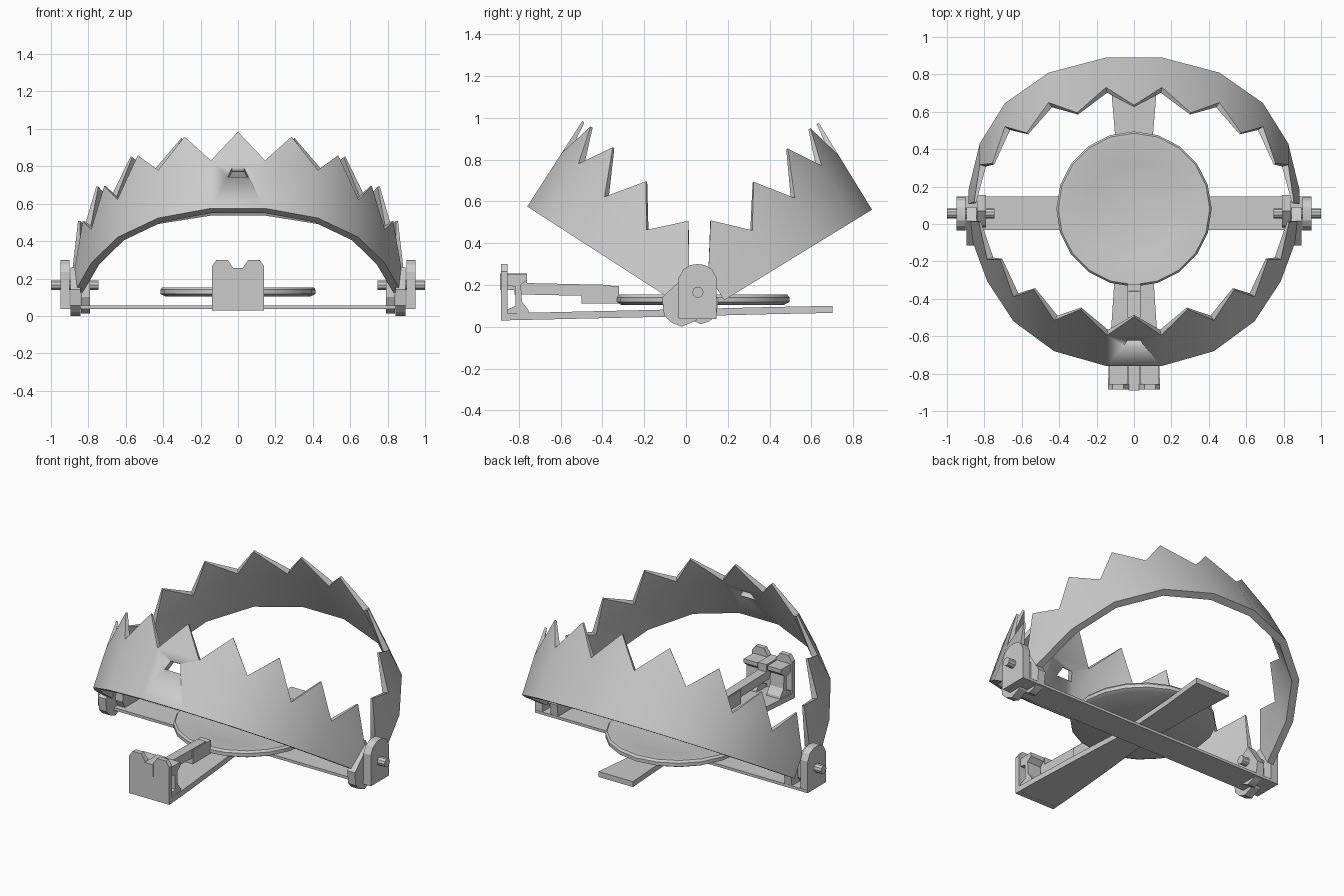
import bpy, bmesh, math
from mathutils import Vector

if "Cube" in bpy.data.objects:
    bpy.data.objects.remove(bpy.data.objects["Cube"])


def finish(name, bm, angle=35):
    bmesh.ops.recalc_face_normals(bm, faces=bm.faces)
    me = bpy.data.meshes.new(name)
    bm.to_mesh(me)
    bm.free()
    ob = bpy.data.objects.new(name, me)
    bpy.context.collection.objects.link(ob)
    bpy.ops.object.select_all(action='DESELECT')
    ob.select_set(True)
    bpy.context.view_layer.objects.active = ob
    bpy.ops.object.shade_smooth_by_angle(angle=math.radians(angle))
    return ob


def prism(name, pts, axis, lo, hi):
    """Extrude a 2D outline along an axis (x: pts are y,z; y: x,z; z: x,y)."""
    bm = bmesh.new()
    def place(p, d):
        return {'x': (d, p[0], p[1]), 'y': (p[0], d, p[1]), 'z': (p[0], p[1], d)}[axis]
    a = [bm.verts.new(place(p, lo)) for p in pts]
    b = [bm.verts.new(place(p, hi)) for p in pts]
    n = len(pts)
    bm.faces.new(a)
    bm.faces.new(b[::-1])
    for i in range(n):
        j = (i + 1) % n
        bm.faces.new((a[i], a[j], b[j], b[i]))
    return finish(name, bm, 20)


def box(name, x0, x1, y0, y1, z0, z1):
    return prism(name, [(x0, y0), (x1, y0), (x1, y1), (x0, y1)], 'z', z0, z1)


def circle(cy, cz, r, n):
    return [(cy + r * math.cos(2 * math.pi * i / n), cz + r * math.sin(2 * math.pi * i / n))
            for i in range(n)]


US = [0, .095, .286, .54, .83]            # distance back from jaw crown
VALLEY = [.305, .305, .24, .215, .145]    # band height at segment joints
TIP = [.487, .487, .46, .41, .36]         # tooth tip heights


def jaw(name, side, crown, tilt, xs):
    c, s = math.cos(math.radians(tilt)), math.sin(math.radians(tilt))

    def world(x, u, v):
        return Vector((x, crown[0] + side * (-u * c - v * s), crown[1] - u * s + v * c))

    def inner(x, u, t):
        n = Vector((x, .83 - u)).normalized()
        return x - n.x * t, u + n.y * t

    cols = [(-x, u, v) for x, u, v in zip(xs, US, VALLEY)][::-1] + list(zip(xs, US, VALLEY))
    tips = [(*((Vector(cols[i][:2]) + Vector(cols[i + 1][:2])) / 2), TIP[abs(i - 4)])
            for i in range(9)]
    bm = bmesh.new()
    add = lambda x, u, v: bm.verts.new(world(x, u, v))
    ob_ = [add(x, u, 0) for x, u, v in cols]
    ov = [add(x, u, v) for x, u, v in cols]
    ot = [add(*p) for p in tips]
    ib = [add(*inner(x, u, .045), 0) for x, u, v in cols]
    iv = [add(*inner(x, u, .035), v) for x, u, v in cols]
    it = [add(*inner(x, u, .012), v) for x, u, v in tips]
    for i in range(9):
        j = i + 1
        for b, v, t in ((ob_, ov, ot), (ib, iv, it)):
            bm.faces.new((b[i], b[j], v[j], v[i]))
            bm.faces.new((v[i], v[j], t[i]))
        bm.faces.new((ob_[i], ob_[j], ib[j], ib[i]))
        bm.faces.new((ov[i], ot[i], it[i], iv[i]))
        bm.faces.new((ot[i], ov[j], iv[j], it[i]))
    for i in (0, 9):
        bm.faces.new((ob_[i], ov[i], iv[i], ib[i]))
    return finish(name, bm), world


# Toothed jaws
front, fw = jaw('front_jaw', -1, (-.76, .575), 32.8, [.145, .427, .645, .785, .875])
back, _ = jaw('back_jaw', 1, (.89, .56), 31.5, [.15, .457, .69, .825, .885])

# Latch slot in the front jaw
bm = bmesh.new()
slot = [(-.055, .20), (.055, .20), (.033, .255), (-.033, .255)]
a = [bm.verts.new(fw(x, -.1, v)) for x, v in slot]
b = [bm.verts.new(fw(x, .12, v)) for x, v in slot]
bm.faces.new(a)
bm.faces.new(b[::-1])
for i in range(4):
    j = (i + 1) % 4
    bm.faces.new((a[i], a[j], b[j], b[i]))
cutter = finish('slot_cutter', bm)
cutter.hide_render = True
cutter.hide_set(True)
mod = front.modifiers.new('slot', 'BOOLEAN')
mod.object = cutter
mod.solver = 'EXACT'

# Hinge lugs, brackets and pins on both sides
FL = [(-.115, .14), (-.105, .055), (-.07, .02), (-.02, 0), (.05, .03), (.09, .09), (.09, .2),
      (.015, .26), (-.05, .2)]
BL = [(.155, .13), (.145, .05), (.11, .025), (.07, .012), (.01, .04), (-.02, .1), (-.01, .2),
      (.07, .26), (.11, .2)]
BR = [(-.035, .04), (.145, .04), (.145, .235), (.125, .275), (.09, .295), (.055, .3),
      (.02, .295), (-.012, .275), (-.035, .235)]
for tag, s in (('left', -1), ('right', 1)):
    prism(tag + '_front_jaw_lug', FL, 'x', s * .842, s * .895)
    prism(tag + '_back_jaw_lug', BL, 'x', s * .79, s * .84)
    prism(tag + '_bracket', BR, 'x', s * .9, s * .95)
    prism(tag + '_hinge_pin', circle(.057, .165, .027, 10), 'x', s * .745, s)

# Crossed base bars: straight cross bar, and a tilted waisted bar
box('cross_bar', -.95, .95, -.033, .147, .038, .055)
bm = bmesh.new()
rings = []
for y, w, z in ((-.885, .14, .03), (-.75, .135, .033), (-.35, .108, .042),
                (0, .08, .05), (.4, .095, .06), (.7, .12, .066)):
    rings.append([bm.verts.new(p) for p in
                  ((-w, y, z), (w, y, z), (w, y, z + .034), (-w, y, z + .034))])
for p, q in zip(rings, rings[1:]):
    for i in range(4):
        j = (i + 1) % 4
        bm.faces.new((p[i], p[j], q[j], q[i]))
bm.faces.new(rings[0])
bm.faces.new(rings[-1][::-1])
finish('long_bar', bm, 20)

# Notched latch plate with gussets
half = [(.14, .03), (.14, .265), (.115, .3), (.055, .3), (.028, .26), (.028, .175)]
prism('latch_plate', half + [(-x, z) for x, z in half[::-1]], 'y', -.885, -.855)
gus = [(-.86, .05), (-.75, .05), (-.755, .08), (-.785, .12), (-.79, .2), (-.76, .225),
       (-.76, .25), (-.86, .25), (-.86, .2), (-.815, .19), (-.815, .1), (-.86, .08)]
for tag, s in (('left', -1), ('right', 1)):
    prism(tag + '_latch_gusset', gus, 'x', s * .035, s * .13)

# Trigger arm
box('trigger_head', -.029, .029, -.89, -.76, .175, .255)
prism('trigger_arm', [(-.82, .155), (-.34, .145), (-.36, .2), (-.82, .21)], 'x', -.029, .029)
box('trigger_foot', -.035, .035, -.5, -.32, .11, .195)

# Dished pressure pan
bm = bmesh.new()
N = 20
prof = [(.39, .105), (.415, .118), (.415, .14), (.405, .153), (.385, .153), (.25, .128), (.1, .116)]
rings = [[bm.verts.new((r * math.cos(2 * math.pi * i / N), .08 + r * math.sin(2 * math.pi * i / N), z))
          for i in range(N)] for r, z in prof]
for p, q in zip(rings, rings[1:]):
    for i in range(N):
        j = (i + 1) % N
        bm.faces.new((p[i], p[j], q[j], q[i]))
bm.faces.new(rings[0])
bm.faces.new(rings[-1])
finish('pressure_pan', bm, 30)
box('pan_post', -.06, .06, .02, .14, .05, .11)
